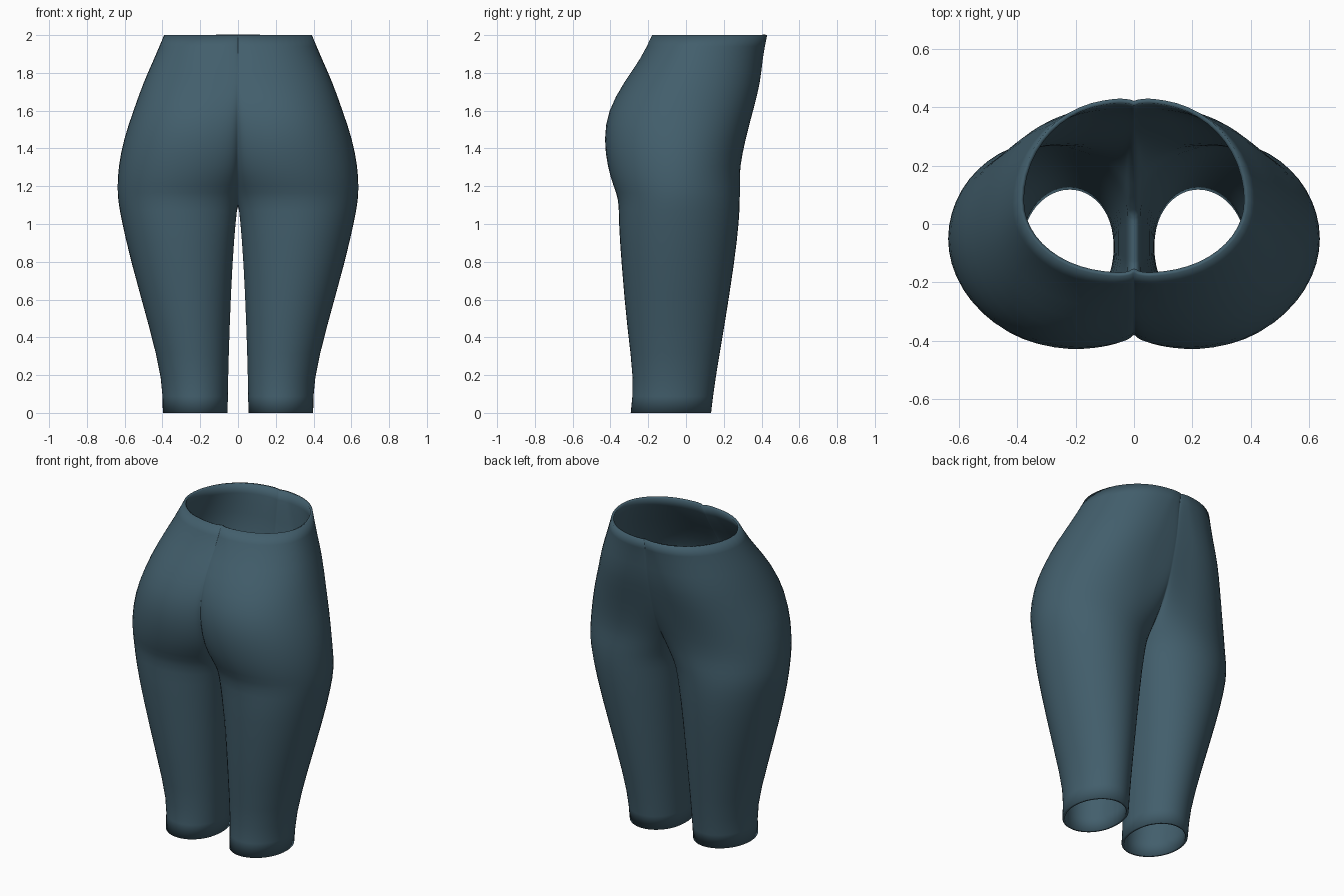
import bpy
import bmesh
from math import sin, cos, pi

cube = bpy.data.objects.get("Cube")
if cube:
    bpy.data.objects.remove(cube, do_unlink=True)

# One cloth colour for everything
cloth = bpy.data.materials.new("slate blue cloth")
cloth.use_nodes = True
colour = (0.055, 0.113, 0.15, 1)
cloth.diffuse_color = colour
cloth.node_tree.nodes["Principled BSDF"].inputs["Base Color"].default_value = colour

# Cross-sections of the left half, from hem to waist:
# height, outer x, x of the fullest front and rear points, inner x,
# front y, inner front y, y of the widest point, inner rear y, rear y
SECTIONS = [
    (0.0, 0.40, 0.22, 0.055, 0.135, -0.06, -0.08, -0.1, -0.295),
    (0.17, 0.40, 0.225, 0.053, 0.155, -0.05, -0.07, -0.1, -0.275),
    (0.45, 0.47, 0.25, 0.045, 0.205, -0.03, -0.07, -0.1, -0.315),
    (0.8, 0.57, 0.29, 0.03, 0.26, 0.0, -0.06, -0.12, -0.345),
    (1.02, 0.62, 0.31, 0.012, 0.285, 0.03, -0.05, -0.15, -0.36),
    (1.13, 0.64, 0.3, 0, 0.288, 0.05, -0.05, -0.17, -0.357),
    (1.2, 0.642, 0.28, 0, 0.288, 0.13, -0.05, -0.24, -0.387),
    (1.3, 0.638, 0.25, 0, 0.285, 0.22, -0.05, -0.33, -0.417),
    (1.45, 0.61, 0.22, 0, 0.315, 0.31, -0.05, -0.375, -0.437),
    (1.6, 0.557, 0.2, 0, 0.355, 0.35, -0.04, -0.38, -0.415),
    (1.75, 0.505, 0.15, 0, 0.395, 0.39, 0, -0.325, -0.33),
    (1.88, 0.445, 0.1, 0, 0.405, 0.4, 0.05, -0.225, -0.235),
    (2.0, 0.395, 0.06, 0, 0.43, 0.42, 0.08, -0.165, -0.18),
]
STEPS = 6


def quarter(cx, cy, rx, ry, start):
    """Points of a quarter ellipse turning clockwise, without its last point."""
    angles = [start - pi / 2 * i / STEPS for i in range(STEPS)]
    return [(cx + rx * cos(a), cy + ry * sin(a)) for a in angles]


def section(z, outer, mid, inner, front, front_in, wide, rear_in, rear):
    """Closed outline: front, outer side, rear, inner side."""
    pts = quarter(mid, wide, outer - mid, front - wide, pi / 2)
    pts += quarter(mid, wide, outer - mid, wide - rear, 0)
    pts += quarter(mid, rear_in, mid - inner, rear_in - rear, -pi / 2)
    pts += [(inner, rear_in + (front_in - rear_in) * i / STEPS) for i in range(STEPS)]
    pts += quarter(mid, front_in, mid - inner, front - front_in, pi)
    return [(x if x > 1e-5 else 0, y, z) for x, y in pts]


# Loft the left half of the trousers
bm = bmesh.new()
rings = [[bm.verts.new(p) for p in section(*s)] for s in SECTIONS]
for low, high in zip(rings, rings[1:]):
    n = len(low)
    for i in range(n):
        j = (i + 1) % n
        bm.faces.new((low[j], low[i], high[i], high[j]))

# Open the centre plane above the crotch so both halves join
centre = [f for f in bm.faces if all(v.co.x < 1e-5 for v in f.verts)]
bmesh.ops.delete(bm, geom=centre, context='FACES')
bmesh.ops.recalc_face_normals(bm, faces=bm.faces)

mesh = bpy.data.meshes.new("trousers")
bm.to_mesh(mesh)
bm.free()
mesh.materials.append(cloth)
trousers = bpy.data.objects.new("trousers", mesh)
bpy.context.collection.objects.link(trousers)

# Mirror the other half, smooth it and give the cloth thickness
mirror = trousers.modifiers.new("mirror", 'MIRROR')
mirror.use_clip = True
mirror.merge_threshold = 0.0005
smooth = trousers.modifiers.new("smooth", 'SUBSURF')
smooth.levels = smooth.render_levels = 1
shell = trousers.modifiers.new("cloth thickness", 'SOLIDIFY')
shell.thickness = 0.015
shell.offset = -1

bpy.context.view_layer.objects.active = trousers
trousers.select_set(True)
bpy.ops.object.shade_smooth_by_angle(angle=pi / 3)
